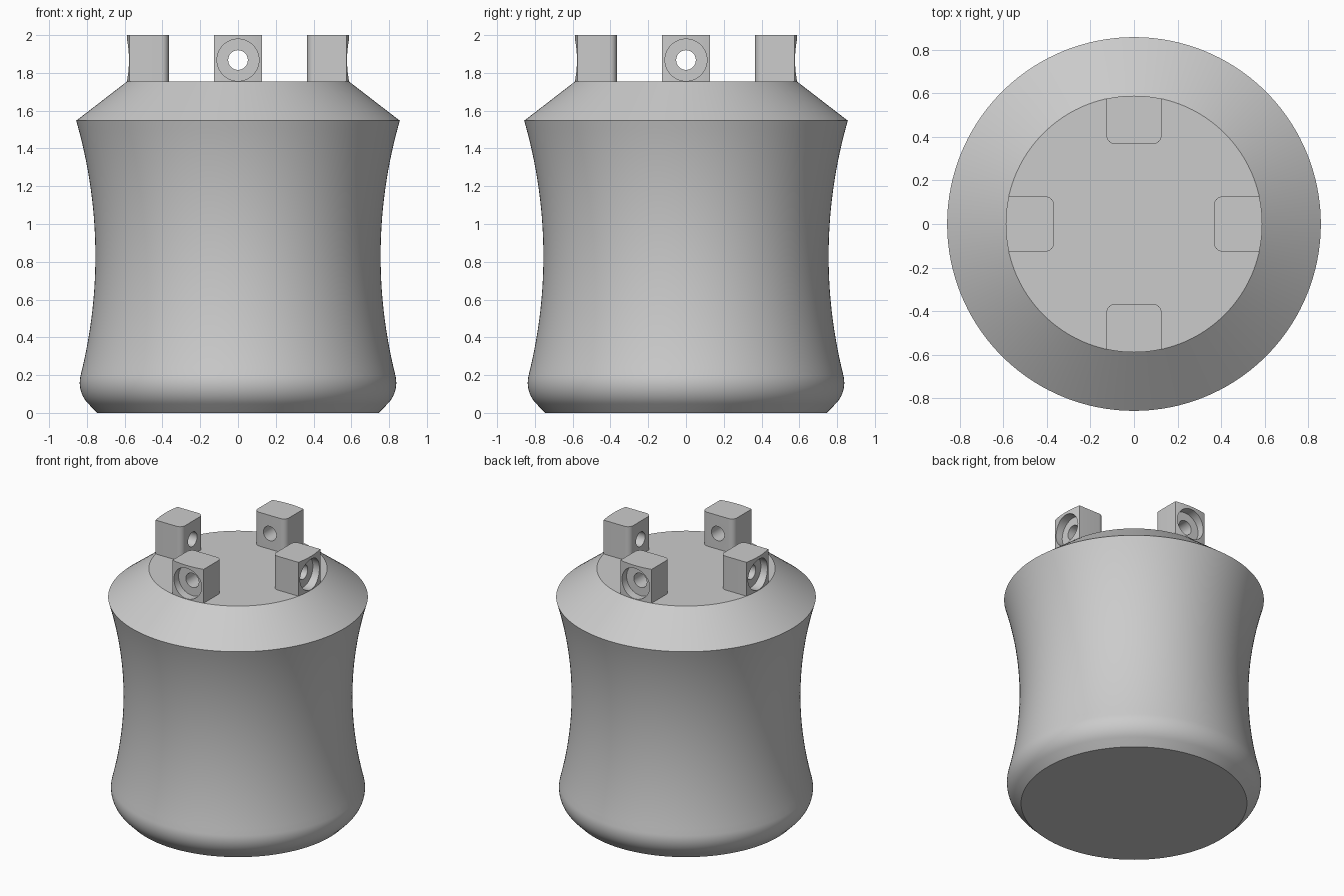
import bpy
import bmesh
from math import sin, cos, pi, radians, sqrt, asin
from mathutils import Matrix

if "Cube" in bpy.data.objects:
    bpy.data.objects.remove(bpy.data.objects["Cube"])

RIM = 0.588      # radius of the flat top
DECK = 1.754     # height of the flat top
TOP = 2.0

grey = bpy.data.materials.new("plain grey")
grey.use_nodes = True
colour = (0.6, 0.6, 0.6, 1)
grey.diffuse_color = colour
grey.node_tree.nodes["Principled BSDF"].inputs["Base Color"].default_value = colour


def finish(name, bm):
    bmesh.ops.recalc_face_normals(bm, faces=bm.faces)
    mesh = bpy.data.meshes.new(name)
    bm.to_mesh(mesh)
    bm.free()
    mesh.materials.append(grey)
    return add(name, mesh)


def add(name, mesh):
    obj = bpy.data.objects.new(name, mesh)
    bpy.context.collection.objects.link(obj)
    return obj


def smooth(mesh):
    mesh.shade_smooth()
    mesh.set_sharp_from_angle(angle=radians(25))


def lathe(name, profile, steps):
    """Turn (radius, height) points around z and cap both ends."""
    bm = bmesh.new()
    rings = [[bm.verts.new((r * cos(2 * pi * i / steps), r * sin(2 * pi * i / steps), z))
              for i in range(steps)] for r, z in profile]
    for low, high in zip(rings, rings[1:]):
        for i in range(steps):
            j = (i + 1) % steps
            bm.faces.new((low[i], low[j], high[j], high[i]))
    bm.faces.new(rings[0])
    bm.faces.new(rings[-1])
    return finish(name, bm)


# Body: chamfered foot, rounded heel, waisted side, sloping shoulder
heel, waist, bend = 0.16, 0.755, 2.58
profile = [(0.745, 0)]
for i in range(13):
    a = radians(-45 + 58.7 * i / 12)
    profile.append((0.678 + heel * cos(a), 0.16 + heel * sin(a)))
for i in range(1, 33):
    z = 0.2 + (1.547 - 0.2) * i / 32
    profile.append((waist + bend - sqrt(bend ** 2 - (z - 0.83) ** 2), z))
profile.append((RIM, DECK))
body = lathe("body", profile, 160)
smooth(body.data)

# Lug outline: curved outer face, rounded inner corners
half, inner, corner = 0.126, 0.366, 0.04
reach = asin(half / RIM)
outline = [(RIM * cos(reach * t / 8), RIM * sin(reach * t / 8)) for t in range(-8, 9)]
for side, start in ((1, 90), (-1, 180)):
    for i in range(9):
        a = radians(start + 90 * i / 8)
        outline.append((inner + corner + corner * cos(a),
                        side * (half - corner) + corner * sin(a)))
bm = bmesh.new()
base = bm.faces.new([bm.verts.new((x, y, DECK - 0.02)) for x, y in outline])
raised = bmesh.ops.extrude_face_region(bm, geom=[base])["geom"]
for v in raised:
    if isinstance(v, bmesh.types.BMVert):
        v.co.z = TOP
lug = finish("lug_front", bm)

# Stepped screw hole running outwards through the lug
cutter = lathe("hole_cutter", [(0.052, 0.3), (0.052, 0.525), (0.111, 0.525), (0.111, 0.7)], 64)
cutter.data.transform(Matrix.Translation((0, 0, 1.868)) @ Matrix.Rotation(pi / 2, 4, "Y"))
cutter.hide_render = True
cut = lug.modifiers.new("hole", "BOOLEAN")
cut.object = cutter
cut.operation = "DIFFERENCE"
cut.solver = "EXACT"
bpy.context.view_layer.update()
drilled = bpy.data.meshes.new_from_object(
    lug.evaluated_get(bpy.context.evaluated_depsgraph_get()))
lug.modifiers.clear()
lug.data = drilled
bpy.data.objects.remove(cutter)
smooth(drilled)

# Four lugs around the top
lug.rotation_euler.z = -pi / 2
for name, turn in (("lug_left", 0), ("lug_back", pi / 2), ("lug_right", pi)):
    add(name, drilled).rotation_euler.z = turn
